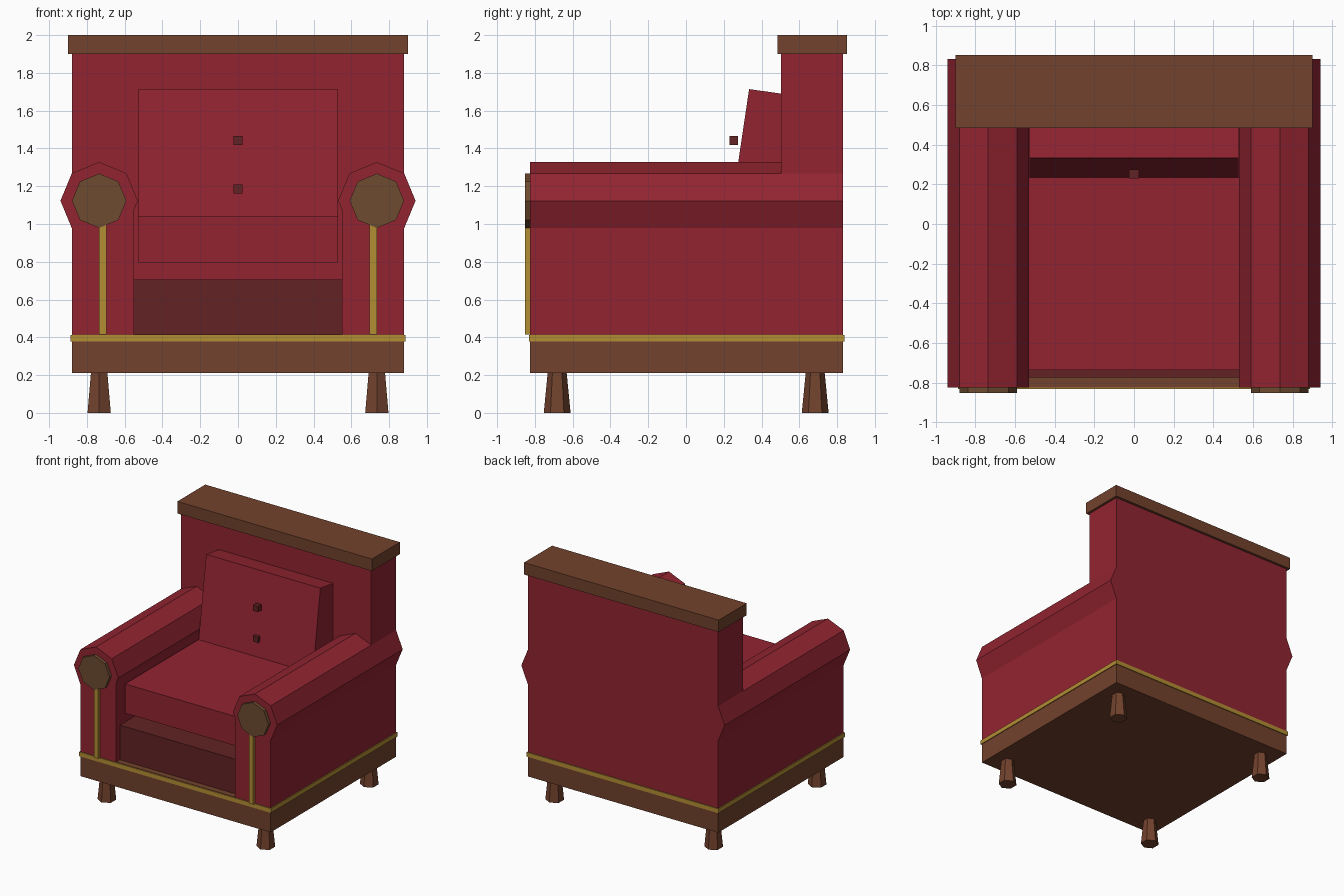
import bpy, bmesh, math

if "Cube" in bpy.data.objects:
    bpy.data.objects.remove(bpy.data.objects["Cube"], do_unlink=True)


def linear(c):
    c /= 255
    return c / 12.92 if c <= 0.04045 else ((c + 0.055) / 1.055) ** 2.4


def material(name, r, g, b):
    mat = bpy.data.materials.new(name)
    mat.use_nodes = True
    color = (linear(r), linear(g), linear(b), 1)
    mat.diffuse_color = color
    mat.node_tree.nodes["Principled BSDF"].inputs["Base Color"].default_value = color
    return mat


RED = material("red upholstery", 146, 36, 49)
DARK_RED = material("dark red fabric", 98, 34, 36)
WOOD = material("brown wood", 114, 66, 45)
CAP_WOOD = material("olive brown wood", 109, 75, 48)
GOLD = material("gold trim", 180, 141, 52)


def loft(name, mat, *rings):
    """Closed solid through rings of equal length."""
    bm = bmesh.new()
    loops = [[bm.verts.new(p) for p in ring] for ring in rings]
    for a, b in zip(loops, loops[1:]):
        for i in range(len(a)):
            j = (i + 1) % len(a)
            bm.faces.new((a[i], a[j], b[j], b[i]))
    bm.faces.new(loops[0])
    bm.faces.new(loops[-1])
    bmesh.ops.recalc_face_normals(bm, faces=bm.faces)
    mesh = bpy.data.meshes.new(name)
    bm.to_mesh(mesh)
    bm.free()
    mesh.materials.append(mat)
    obj = bpy.data.objects.new(name, mesh)
    bpy.context.collection.objects.link(obj)
    return obj


def box(name, mat, x, y, z):
    ring = [(x[0], y[0]), (x[1], y[0]), (x[1], y[1]), (x[0], y[1])]
    return loft(name, mat, *[[(px, py, pz) for px, py in ring] for pz in z])


def polygon(radius, sides):
    steps = [math.tau * i / sides for i in range(sides)]
    return [(radius * math.cos(a), radius * math.sin(a)) for a in steps]


def octagon_bar(name, mat, cx, cz, radius, y):
    ring = polygon(radius, 8)
    return loft(name, mat, *[[(cx + u, py, cz + v) for u, v in ring] for py in y])


FRONT, BACK, HALF = -0.825, 0.832, 0.88
SEAT_Z = 0.416

# Wooden base with a thin gold band
box("base", WOOD, (-HALF, HALF), (FRONT, BACK), (0.21, SEAT_Z))
box("base_trim", GOLD, (-0.887, 0.887), (FRONT - 0.007, BACK + 0.007), (0.377, 0.413))

# Backrest and its top rail
box("backrest", RED, (-HALF, HALF), (0.503, BACK), (SEAT_Z, 1.9))
box("top_rail", WOOD, (-0.9, 0.9), (0.484, 0.853), (1.9, 2.0))

# Dark seat support, seat cushion and leaning back cushion
box("seat_support", DARK_RED, (-0.55, 0.55), (-0.775, 0.51), (SEAT_Z, 0.705))
box("seat_cushion", RED, (-0.53, 0.53), (-0.735, 0.51), (0.795, 1.04))
side = [(0.228, 1.0), (0.334, 1.714), (0.55, 1.684), (0.55, 1.0)]
loft("back_cushion", RED, *[[(x, y, z) for y, z in side] for x in (-0.528, 0.528)])
for label, z in (("upper", 1.442), ("lower", 1.185)):
    box(label + "_button", DARK_RED, (-0.024, 0.024), (0.23, 0.275), (z - 0.024, z + 0.024))

# Arms with rolled tops, wooden end caps, gold strips and legs on both sides
for label, s in (("left", 1), ("right", -1)):
    box(label + "_arm", RED, sorted((s * 0.55, s * HALF)), (FRONT, BACK), (SEAT_Z, 1.12))
    octagon_bar(label + "_arm_roll", RED, s * 0.735, 1.123, 0.205, (FRONT, BACK))
    octagon_bar(label + "_arm_cap", CAP_WOOD, s * 0.735, 1.123, 0.144, (-0.853, FRONT + 0.01))
    box(label + "_arm_strip", GOLD, sorted((s * 0.697, s * 0.735)), (-0.852, FRONT + 0.01), (0.414, 1.0))
    for end, y in (("front", -0.682), ("back", 0.684)):
        rings = []
        for radius, z in ((0.071, 0), (0.05, 0.215)):
            rings.append([(s * 0.735 + v, y + u, z) for u, v in polygon(radius, 6)])
        loft(f"{label}_{end}_leg", WOOD, *rings)
